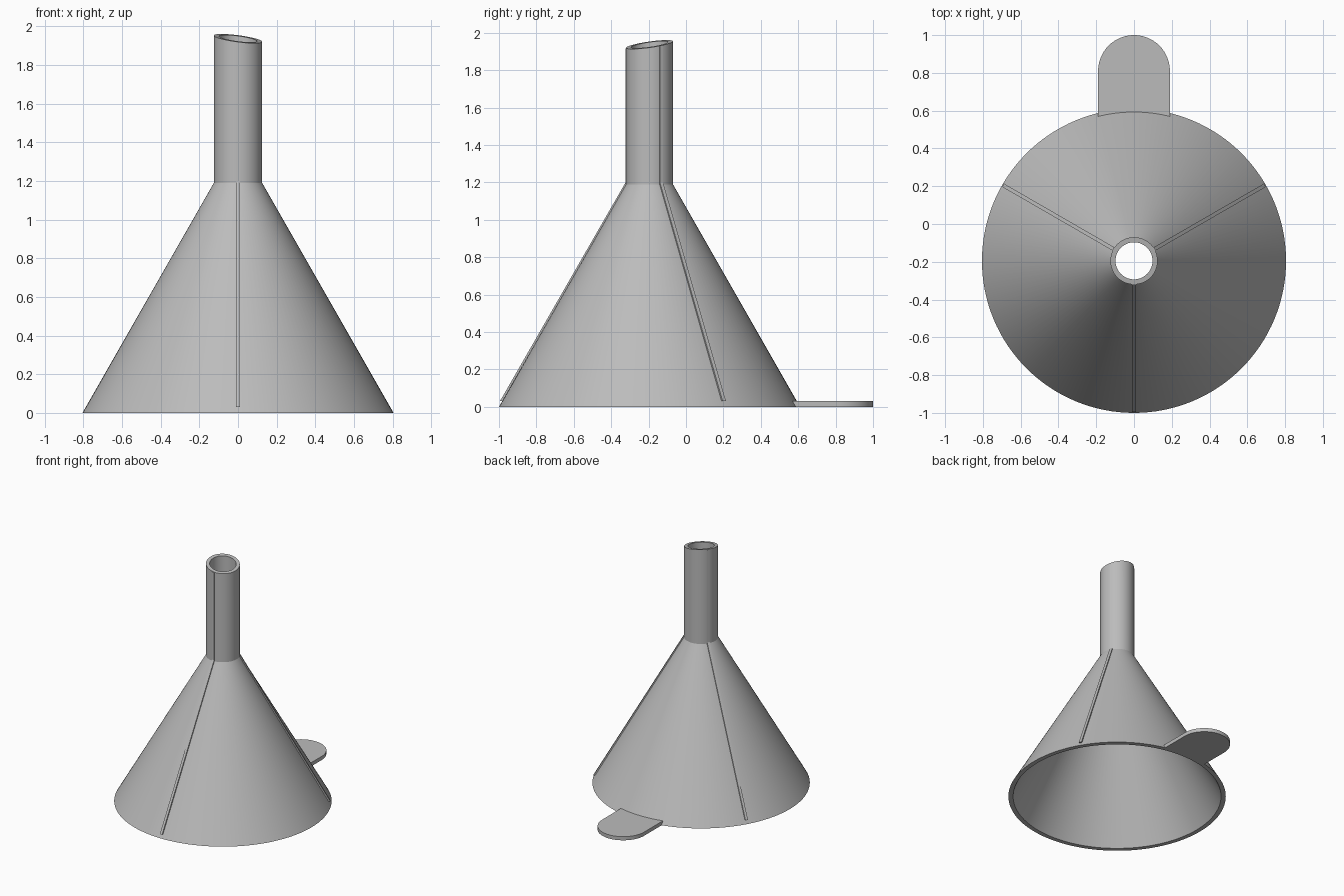
import bpy, bmesh
from math import sin, cos, pi, radians, asin
from mathutils import Vector, Matrix

if "Cube" in bpy.data.objects:
    bpy.data.objects.remove(bpy.data.objects["Cube"])

CY = -0.195            # funnel axis position along y
R_RIM, R_NECK, Z_NECK = 0.805, 0.125, 1.19
R_RIM_IN, R_NECK_IN, Z_NECK_IN = 0.77, 0.098, 1.177
Z_TIP = 1.937
TAB_W, TAB_T = 0.19, 0.03
SEG = 128

grey = bpy.data.materials.new("grey plastic")
grey.use_nodes = True
colour = (0.5, 0.5, 0.5, 1)
grey.diffuse_color = colour
grey.node_tree.nodes["Principled BSDF"].inputs["Base Color"].default_value = colour


def tip_height(x, y):
    """Slanted plane that cuts the spout tip."""
    return Z_TIP - 0.13 * x + 0.14 * (y - CY)


def make_object(name, bm, smooth=False):
    bmesh.ops.recalc_face_normals(bm, faces=bm.faces)
    mesh = bpy.data.meshes.new(name)
    bm.to_mesh(mesh)
    bm.free()
    mesh.materials.append(grey)
    obj = bpy.data.objects.new(name, mesh)
    bpy.context.collection.objects.link(obj)
    if smooth:
        bpy.ops.object.select_all(action='DESELECT')
        obj.select_set(True)
        bpy.context.view_layer.objects.active = obj
        bpy.ops.object.shade_smooth_by_angle(angle=radians(25))
    return obj


def extrude_outline(bm, points, offset):
    """Solid prism from a closed outline."""
    face = bm.faces.new([bm.verts.new(p) for p in points])
    result = bmesh.ops.extrude_face_region(bm, geom=[face], use_keep_orig=True)
    moved = [v for v in result["geom"] if isinstance(v, bmesh.types.BMVert)]
    bmesh.ops.translate(bm, verts=moved, vec=offset)


# Funnel body: closed wall profile revolved around the axis, tip cut at a slant
profile = [(R_RIM, 0), (R_NECK, Z_NECK), (R_NECK, None),
           (R_NECK_IN, None), (R_NECK_IN, Z_NECK_IN), (R_RIM_IN, 0)]
bm = bmesh.new()
rings = []
for r, z in profile:
    ring = []
    for i in range(SEG):
        a = 2 * pi * i / SEG
        x, y = r * cos(a), CY + r * sin(a)
        ring.append(bm.verts.new((x, y, tip_height(x, y) if z is None else z)))
    rings.append(ring)
for k, ring in enumerate(rings):
    after = rings[(k + 1) % len(rings)]
    for i in range(SEG):
        j = (i + 1) % SEG
        bm.faces.new((ring[i], ring[j], after[j], after[i]))
make_object("funnel_body", bm, smooth=True)

# Thin ribs running down the spout and the cone
RIB_W = 0.02
for name, angle in (("front_rib", -90), ("left_rib", 30), ("right_rib", 150)):
    a = radians(angle)
    out = Vector((cos(a), sin(a), 0))
    top = tip_height(R_NECK * out.x, CY + R_NECK * out.y) - 0.003
    outline = [(0.80, 0.03), (0.128, Z_NECK + 0.01), (0.128, top),
               (0.112, top), (0.112, Z_NECK), (0.775, 0.03)]
    bm = bmesh.new()
    extrude_outline(bm, [(r, -RIB_W / 2, z) for r, z in outline], (0, RIB_W, 0))
    bm.transform(Matrix.Translation((0, CY, 0)) @ Matrix.Rotation(a, 4, 'Z'))
    make_object(name, bm)

# Rounded grip tab at the rim, its inner edge following the cone wall
R_ROOT = 0.78
half = asin(TAB_W / R_ROOT)
outline = []
for i in range(33):
    a = pi * i / 32
    outline.append((TAB_W * cos(a), 1 - TAB_W + TAB_W * sin(a), 0))
for i in range(17):
    a = -half + 2 * half * i / 16
    outline.append((R_ROOT * sin(a), CY + R_ROOT * cos(a), 0))
bm = bmesh.new()
extrude_outline(bm, outline, (0, 0, TAB_T))
make_object("grip_tab", bm, smooth=True)
